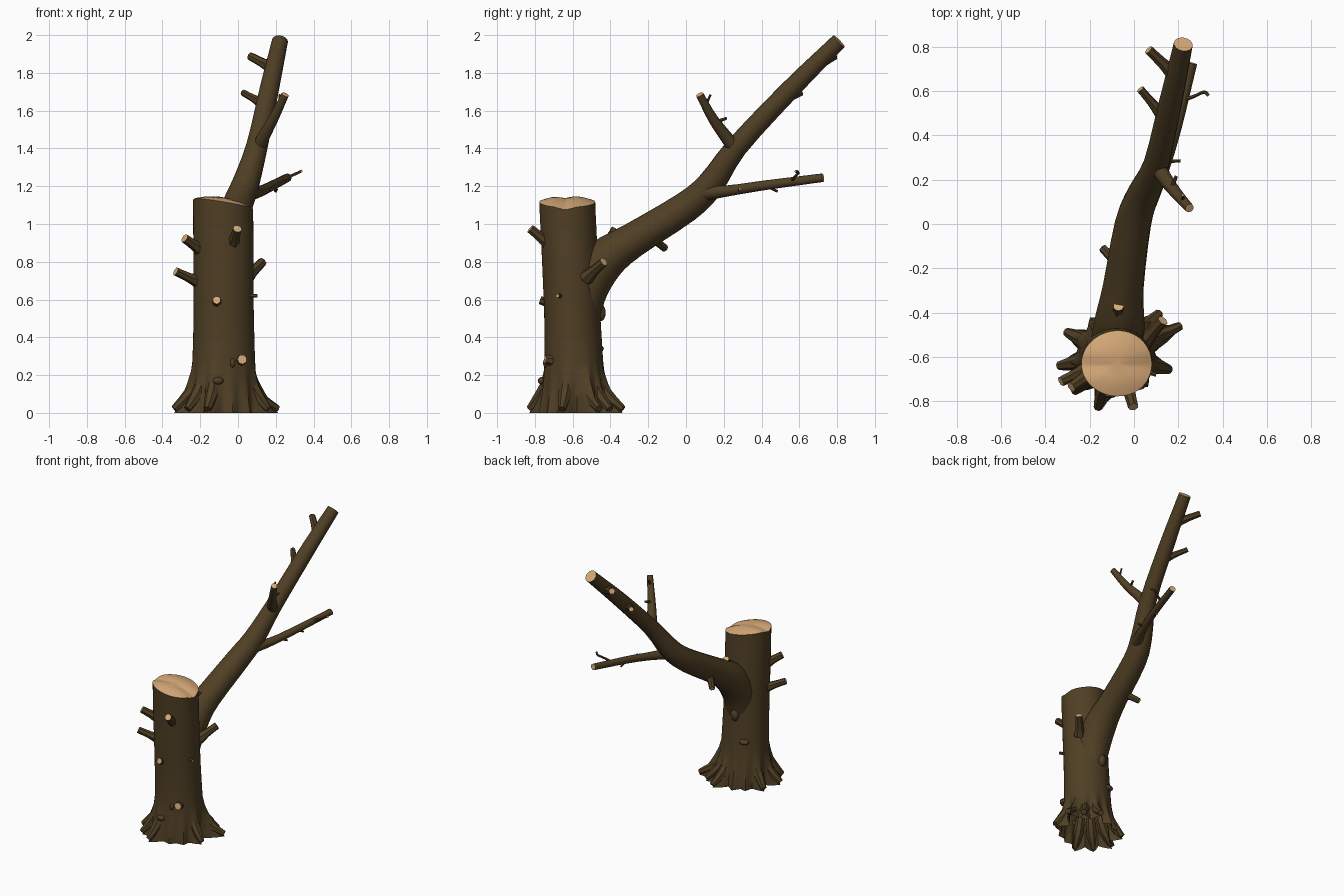
import bpy, bmesh, math
from mathutils import Vector

cube = bpy.data.objects.get("Cube")
if cube:
    bpy.data.objects.remove(cube)


def make_material(name, color):
    m = bpy.data.materials.new(name)
    m.use_nodes = True
    m.diffuse_color = color
    bsdf = m.node_tree.nodes["Principled BSDF"]
    bsdf.inputs["Base Color"].default_value = color
    bsdf.inputs["Roughness"].default_value = 0.9
    return m


BARK = make_material("bark brown", (0.080, 0.050, 0.018, 1))
WOOD = make_material("cut wood", (0.68, 0.40, 0.19, 1))


def finish(name, bm):
    mesh = bpy.data.meshes.new(name)
    bm.to_mesh(mesh)
    bm.free()
    mesh.materials.append(BARK)
    mesh.materials.append(WOOD)
    ob = bpy.data.objects.new(name, mesh)
    bpy.context.collection.objects.link(ob)
    bpy.ops.object.select_all(action='DESELECT')
    ob.select_set(True)
    bpy.context.view_layer.objects.active = ob
    bpy.ops.object.shade_smooth_by_angle(angle=math.radians(45))


def bridge(bm, a, b, mat=0):
    n = len(a)
    for i in range(n):
        j = (i + 1) % n
        bm.faces.new((a[i], a[j], b[j], b[i])).material_index = mat


def smooth_path(points, steps):
    """Catmull-Rom interpolation of (x, y, z, radius) points."""
    p = [Vector(q) for q in points]
    p = [2 * p[0] - p[1]] + p + [2 * p[-1] - p[-2]]
    out = []
    for a, b, c, d in zip(p, p[1:], p[2:], p[3:]):
        for s in range(steps):
            t = s / steps
            out.append(0.5 * (2 * b + (c - a) * t + (2 * a - 5 * b + 4 * c - d) * t * t
                              + (3 * b - a - 3 * c + d) * t ** 3))
    return out + [p[-2]]


def limb(name, points, sides=12, steps=3, tip_mat=1):
    """Tapered round limb with a flat end."""
    path = smooth_path(points, steps)
    centres = [q.xyz for q in path]
    bm = bmesh.new()
    side = None
    rings = []
    for k, (c, q) in enumerate(zip(centres, path)):
        along = (centres[min(k + 1, len(path) - 1)] - centres[max(k - 1, 0)]).normalized()
        if side is None:
            side = along.orthogonal()
        side = (side - along * side.dot(along)).normalized()
        other = along.cross(side)
        rings.append([bm.verts.new(c + q.w * (side * math.cos(t) + other * math.sin(t)))
                      for t in (math.tau * i / sides for i in range(sides))])
    for a, b in zip(rings, rings[1:]):
        bridge(bm, a, b)
    bm.faces.new(rings[-1]).material_index = tip_mat
    finish(name, bm)


def stub(name, base, tip, r):
    """Short broken knot, flared where it leaves the wood."""
    a, b = Vector(base), Vector(tip)
    pts = [(*a, r * 1.7), (*a.lerp(b, 0.45), r * 1.15), (*b, r)]
    limb(name, pts, sides=7, steps=2)


# Trunk: slightly oval leaning column, flaring into pointed roots, open underneath
CX, SIDES = -0.077, 72
ROOTS = [(25, .315), (45, .27), (70, .275), (100, .225), (125, .21), (155, .25), (190, .265),
         (220, .25), (250, .25), (285, .19), (315, .20), (345, .245)]


def centre_y(h):
    return -0.593 - 0.045 * max(0, h - 0.3)


def root_reach(deg):
    reach = 0.17
    for angle, length in ROOTS:
        off = abs((deg - angle + 180) % 360 - 180)
        reach = max(reach, length - (length - 0.16) * off / 19)
    return reach


def top_height(dx, dy):
    notch = 0.014 * max(0, 1 - abs(dy + 0.01) / 0.06)
    return 1.146 - 0.16 * dx - 1.3 * (dx * dx + dy * dy) - notch


bm = bmesh.new()
rings = []
for z in (0, .03, .07, .11, .16, .22, .28, .4, .55, .7, .85, 1.0, 1.05, None):
    ring = []
    for i in range(SIDES):
        t = math.tau * i / SIDES
        h = 1.1 if z is None else z
        flare = max(0, 1 - h / 0.28) ** 1.5
        column = 0.159 - 0.011 * math.sin(t) ** 2 + 0.015 * max(0, 1 - h / 0.5)
        r = column + (root_reach(math.degrees(t)) - column) * flare
        r *= 1 + 0.01 * math.sin(3 * t + 4 * h)
        dx, dy = r * math.cos(t), r * math.sin(t)
        ring.append(bm.verts.new((CX + dx, centre_y(h) + dy,
                                  top_height(dx, dy) if z is None else z)))
    rings.append(ring)
for a, b in zip(rings, rings[1:]):
    bridge(bm, a, b)
# Sawn top, slightly domed, with a shallow crease
outer, top_y = rings[-1], centre_y(1.1)
for scale in (0.97, 0.7, 0.4, 0.15):
    inner = []
    for v in rings[-1]:
        dx, dy = (v.co.x - CX) * scale, (v.co.y - top_y) * scale
        inner.append(bm.verts.new((CX + dx, top_y + dy, top_height(dx, dy))))
    bridge(bm, outer, inner, 1)
    outer = inner
bm.faces.new(outer).material_index = 1
finish("trunk", bm)

# Root ridges running down the flare to the longer root tips
for n, (angle, length) in enumerate(ROOTS):
    if length > 0.24:
        t = math.radians(angle)
        out = Vector((math.cos(t), math.sin(t), 0))
        foot = Vector((CX, centre_y(0), 0))
        pts = [(*(foot + out * d + Vector((0, 0, z))), r) for d, z, r in
               ((.13, .20, .03), (.18, .10, .036), (length, .02, .02))]
        limb(f"root_ridge_{n + 1}", pts, sides=7, steps=2, tip_mat=0)

# Main branch and its two side branches
limb("main_branch", [(-.075, -.555, .48, .095), (-.074, -.53, .66, .118), (-.065, -.43, .81, .112),
                     (-.048, -.28, .915, .092), (-.005, 0, 1.09, .082), (.04, .13, 1.21, .073),
                     (.10, .27, 1.41, .058), (.165, .55, 1.71, .052), (.222, .81, 1.968, .043)],
     sides=16)
limb("low_side_branch", [(.06, .10, 1.165, .045), (.12, .22, 1.175, .03), (.185, .42, 1.205, .026),
                         (.262, .725, 1.245, .023)], sides=9)
limb("high_side_branch", [(.10, .28, 1.37, .04), (.13, .22, 1.45, .035), (.19, .14, 1.56, .027),
                          (.25, .072, 1.685, .021)], sides=9)

# Thin twigs
limb("curled_twig", [(.22, .56, 1.225, .012), (.27, .575, 1.25, .008), (.315, .595, 1.27, .008),
                     (.335, .58, 1.28, .008)], sides=6)
for name, base, tip, r in (
        ("low_twig", (.13, .28, 1.18), (.21, .285, 1.185), .007),
        ("under_twig", (.19, .43, 1.20), (.20, .485, 1.172), .007),
        ("high_twig_inner", (.17, .16, 1.54), (.19, .215, 1.56), .008),
        ("high_twig_outer", (.22, .105, 1.63), (.22, .13, 1.685), .006)):
    stub(name, base, tip, r)

# Broken stubs on the main branch and the trunk
for name, base, tip, r in (
        ("branch_stub_top", (.175, .68, 1.83), (.065, .785, 1.888), .022),
        ("branch_stub_middle", (.12, .50, 1.645), (.028, .608, 1.695), .018),
        ("branch_stub_low", (-.07, -.18, .93), (-.14, -.11, .87), .02),
        ("branch_stub_joint", (-.07, -.43, .87), (-.07, -.37, .975), .025),
        ("trunk_stub_right_high", (-.19, -.67, .86), (-.283, -.735, .925), .025),
        ("trunk_stub_right_low", (-.20, -.645, .69), (-.33, -.71, .75), .023),
        ("trunk_stub_front_high", (-.03, -.72, .89), (-.003, -.825, .975), .024),
        ("trunk_stub_left", (.045, -.53, .715), (.13, -.435, .80), .025),
        ("trunk_stub_front_middle", (-.11, -.72, .58), (-.113, -.772, .597), .022),
        ("trunk_stub_left_small", (.05, -.66, .62), (.10, -.68, .62), .01),
        ("trunk_stub_front_low", (.005, -.67, .27), (.022, -.745, .283), .026)):
    stub(name, base, tip, r)


# Rounded bark lumps
def lump(name, centre, size):
    b = bmesh.new()
    bmesh.ops.create_uvsphere(b, u_segments=10, v_segments=6, radius=1)
    for v in b.verts:
        v.co = Vector(centre) + v.co * Vector(size)
    finish(name, b)


lump("back_lump_high", (-.09, -.45, .53), (.03, .025, .045))
lump("back_lump_low", (-.155, -.465, .34), (.04, .03, .02))
lump("front_lump", (-.105, -.765, .17), (.03, .02, .02))
lump("front_knot", (-.028, -.742, .265), (.014, .015, .025))
